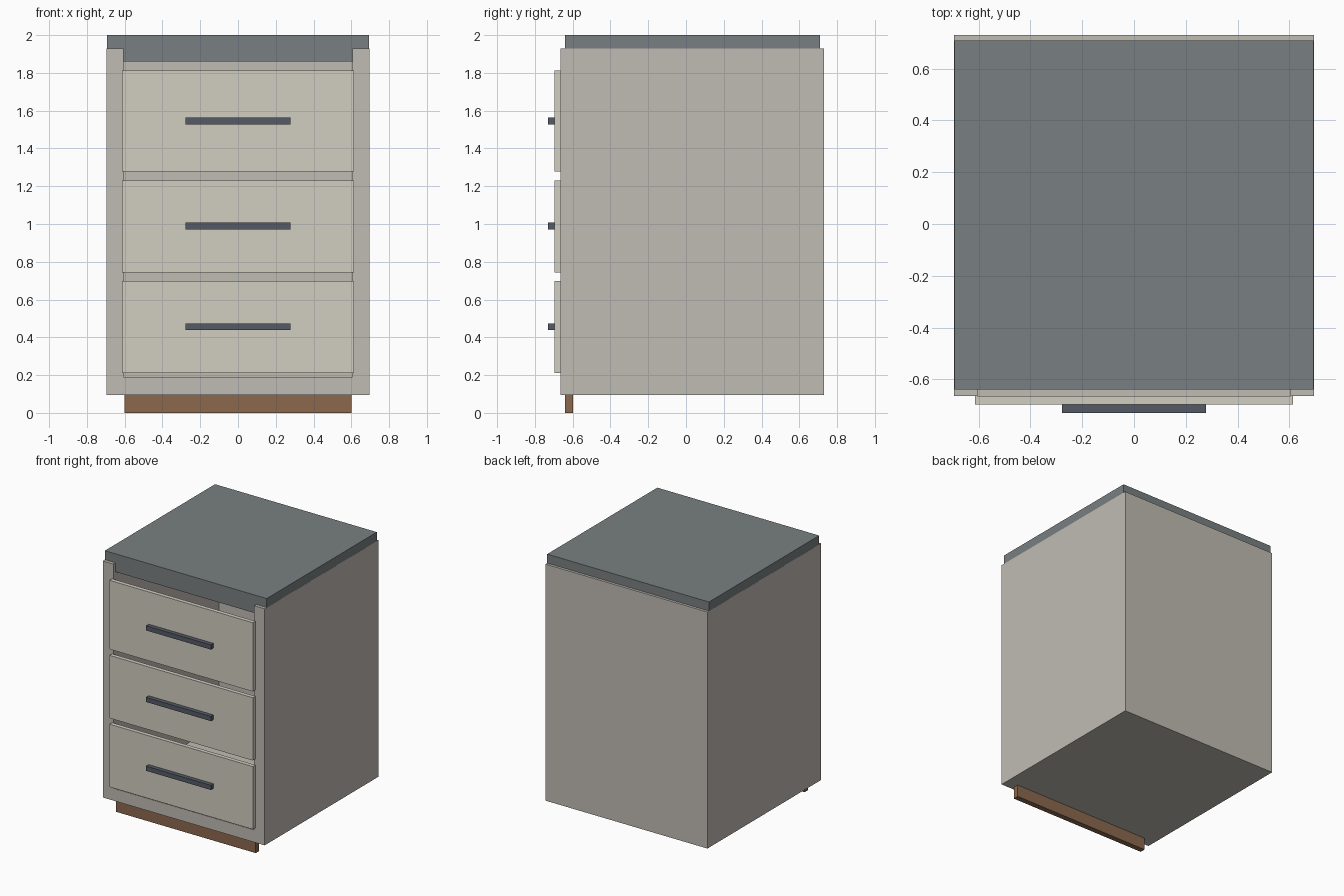
import bpy

if "Cube" in bpy.data.objects:
    bpy.data.objects.remove(bpy.data.objects["Cube"])


def material(name, color):
    mat = bpy.data.materials.new(name)
    mat.diffuse_color = (*color, 1.0)
    mat.use_nodes = True
    mat.node_tree.nodes["Principled BSDF"].inputs["Base Color"].default_value = mat.diffuse_color
    return mat


def box(name, xs, ys, zs, mat=None):
    """Box from (min, max) ranges on each axis, with clean transforms."""
    centre = [(r[0] + r[1]) / 2 for r in (xs, ys, zs)]
    size = [r[1] - r[0] for r in (xs, ys, zs)]
    bpy.ops.mesh.primitive_cube_add(size=1, location=centre)
    obj = bpy.context.object
    obj.name = obj.data.name = name
    obj.scale = size
    bpy.ops.object.transform_apply(location=False, rotation=False, scale=True)
    if mat:
        obj.data.materials.append(mat)
    return obj


body_mat = material("body_paint", (0.53, 0.50, 0.456))
drawer_mat = material("drawer_paint", (0.64, 0.61, 0.53))
top_mat = material("slate", (0.19, 0.215, 0.22))
handle_mat = material("dark_metal", (0.09, 0.105, 0.13))
wood_mat = material("wood", (0.26, 0.14, 0.075))

# Hollow carcass, open at the front and under the worktop
carcass = box("carcass", (-0.695, 0.695), (-0.665, 0.73), (0.095, 1.93), body_mat)
cutter = box("carcass_cutter", (-0.605, 0.605), (-0.9, 0.63), (0.19, 2.2), body_mat)
cutter.hide_render = True
hollow = carcass.modifiers.new("hollow", 'BOOLEAN')
hollow.operation = 'DIFFERENCE'
hollow.solver = 'EXACT'
hollow.object = cutter
bpy.context.view_layer.objects.active = carcass
bpy.ops.object.modifier_apply(modifier=hollow.name)
bpy.data.objects.remove(cutter)

# Worktop sunk into the top of the carcass
box("worktop", (-0.6945, 0.6945), (-0.64, 0.71), (1.86, 2.0), top_mat)

# Plinth board under the front edge
box("plinth", (-0.60, 0.60), (-0.64, -0.597), (0.0, 0.095), wood_mat)

# Drawer fronts with bar handles: (bottom, top, handle centre)
drawers = [("bottom", 0.21, 0.697, 0.456),
           ("middle", 0.744, 1.231, 0.99),
           ("top", 1.279, 1.813, 1.545)]
for label, low, high, grip in drawers:
    box(f"{label}_drawer_front", (-0.615, 0.615), (-0.697, -0.665), (low, high), drawer_mat)
    box(f"{label}_handle", (-0.278, 0.278), (-0.73, -0.697), (grip - 0.018, grip + 0.018), handle_mat)
